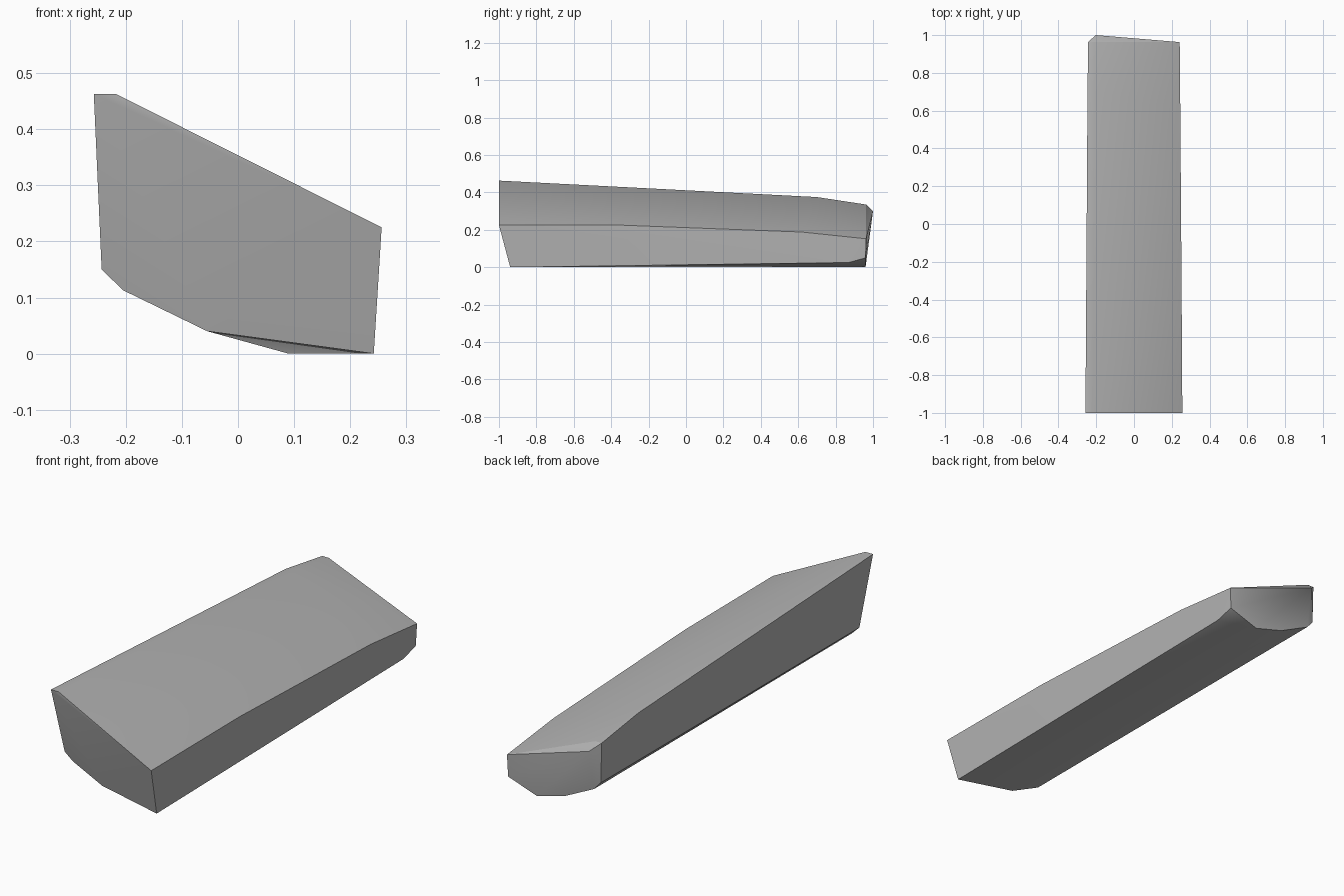
import bpy
import bmesh
import math

# Remove the default object
default = bpy.data.objects.get("Cube")
if default:
    bpy.data.objects.remove(default, do_unlink=True)


def make_material(name, colour):
    mat = bpy.data.materials.new(name)
    mat.use_nodes = True
    mat.diffuse_color = colour
    mat.node_tree.nodes["Principled BSDF"].inputs["Base Color"].default_value = colour
    return mat


def make_hull(name, points, mat):
    """Wrap a convex faceted solid around the corner points."""
    bm = bmesh.new()
    for p in points:
        bm.verts.new(p)
    hull = bmesh.ops.convex_hull(bm, input=bm.verts[:])
    spare = {g for key in ("geom_interior", "geom_unused") for g in hull[key]
             if isinstance(g, bmesh.types.BMVert)}
    bmesh.ops.delete(bm, geom=list(spare), context='VERTS')
    bmesh.ops.recalc_face_normals(bm, faces=bm.faces[:])
    mesh = bpy.data.meshes.new(name)
    bm.to_mesh(mesh)
    bm.free()
    mesh.materials.append(mat)
    obj = bpy.data.objects.new(name, mesh)
    bpy.context.collection.objects.link(obj)
    return obj


# Tilted front end, leaning back towards the underside
front = [(-0.257, -1, 0.463), (-0.218, -1, 0.463), (0.256, -1, 0.225),
         (0.242, -0.94, 0), (-0.055, -0.915, 0.04),
         (-0.205, -0.915, 0.113), (-0.243, -0.92, 0.15)]

# Crown of the top, where it bends down towards the back
crown = [(-0.246, 0.70, 0.375), (-0.208, 0.70, 0.375),
         (0.252, -0.35, 0.225), (0.245, 0.62, 0.188)]

# Back end with its raised point and chamfered lower corner
back = [(-0.243, 0.963, 0.335), (-0.21, 0.963, 0.335), (-0.203, 1, 0.30),
        (0.242, 0.963, 0.152), (0.238, 0.96, 0.05), (0.24, 0.87, 0.025),
        (0.09, 0.96, 0), (-0.055, 0.963, 0.04),
        (-0.205, 0.965, 0.113), (-0.238, 0.963, 0.15)]

grey = make_material("plain grey", (0.45, 0.45, 0.45, 1))
block = make_hull("tapered_block", front + crown + back, grey)

# Soften shallow bends, keep the main edges crisp
bpy.ops.object.select_all(action='DESELECT')
block.select_set(True)
bpy.context.view_layer.objects.active = block
bpy.ops.object.shade_smooth_by_angle(angle=math.radians(30))
